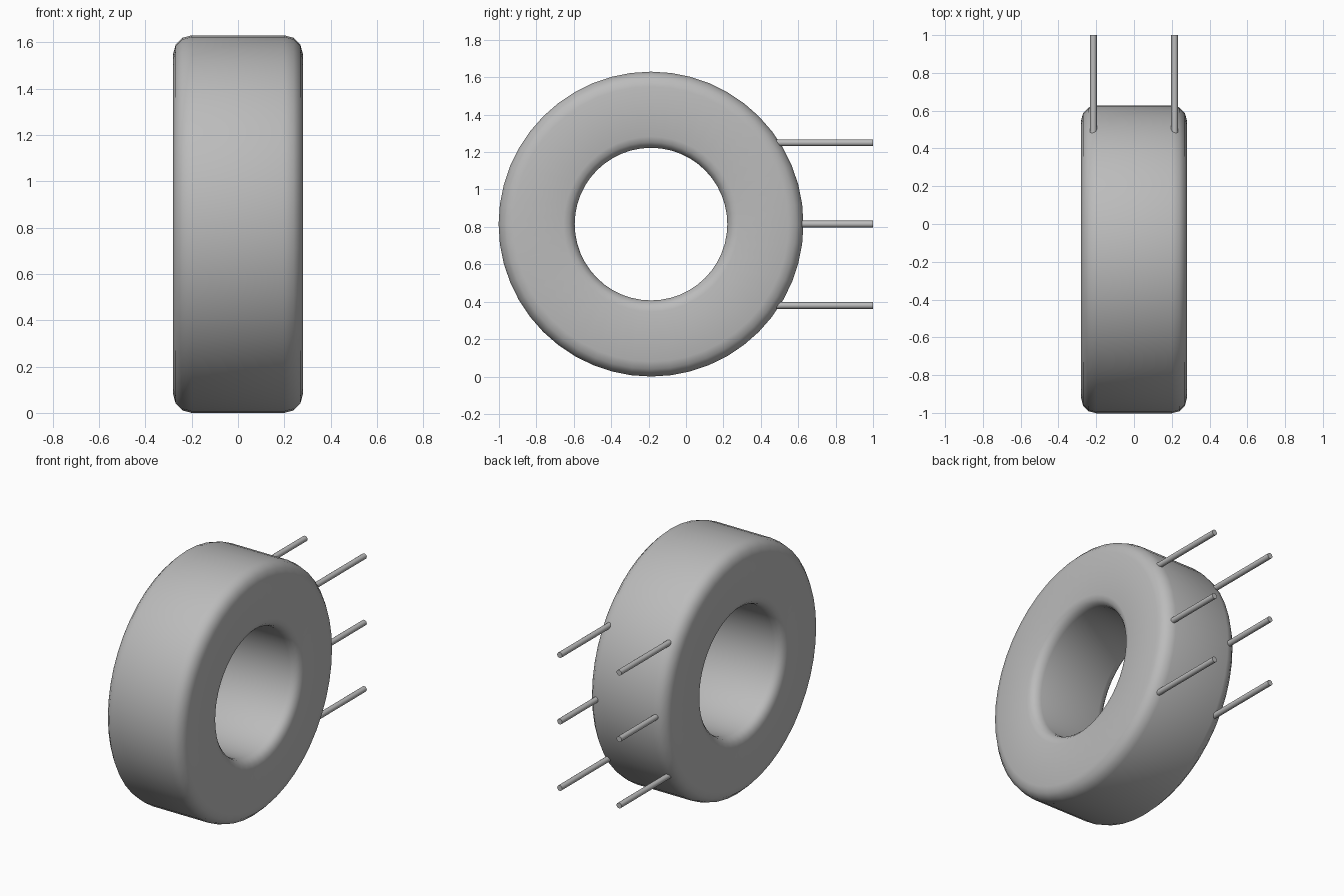
import bpy, bmesh, math
from mathutils import Matrix, Vector

cube = bpy.data.objects.get("Cube")
if cube:
    bpy.data.objects.remove(cube)

CENTRE = Vector((0, -0.187, 0.815))
R_OUT, R_IN, HALF = 0.815, 0.408, 0.28

grey = bpy.data.materials.new("plain grey")
grey.use_nodes = True
colour = (0.5, 0.5, 0.5, 1)
grey.diffuse_color = colour
grey.node_tree.nodes["Principled BSDF"].inputs["Base Color"].default_value = colour


def finish(name, bm, angle):
    """Turn a bmesh into a smooth-shaded object."""
    bmesh.ops.recalc_face_normals(bm, faces=bm.faces)
    mesh = bpy.data.meshes.new(name)
    bm.to_mesh(mesh)
    bm.free()
    mesh.materials.append(grey)
    obj = bpy.data.objects.new(name, mesh)
    bpy.context.collection.objects.link(obj)
    bpy.ops.object.select_all(action='DESELECT')
    obj.select_set(True)
    bpy.context.view_layer.objects.active = obj
    bpy.ops.object.shade_smooth_by_angle(angle=math.radians(angle))
    return obj


def corner(x, r, size, start):
    """Rounded corner of the ring section around (x, r), in 3 steps."""
    return [(x + size * math.cos(math.radians(start + 30 * i)),
             r + size * math.sin(math.radians(start + 30 * i))) for i in range(4)]


# Ring body: rounded rectangular section spun around the x axis
C_OUT, C_IN = 0.08, 0.06
section = (corner(HALF - C_OUT, R_OUT - C_OUT, C_OUT, 0)
           + corner(-HALF + C_OUT, R_OUT - C_OUT, C_OUT, 90)
           + corner(-HALF + C_IN, R_IN + C_IN, C_IN, 180)
           + corner(HALF - C_IN, R_IN + C_IN, C_IN, 270))
bm = bmesh.new()
verts = [bm.verts.new(CENTRE + Vector((x, 0, r))) for x, r in section]
edges = [bm.edges.new((v, verts[(i + 1) % len(verts)])) for i, v in enumerate(verts)]
bmesh.ops.spin(bm, geom=verts + edges, cent=CENTRE, axis=(1, 0, 0),
               angle=math.tau, steps=48, use_merge=True)
bmesh.ops.remove_doubles(bm, verts=bm.verts, dist=0.0005)
finish("ring_body", bm, 40)

# Pins: two columns of three, pointing backwards
for side, x in (("left", 0.215), ("right", -0.215)):
    for level, dz in (("upper", 0.435), ("middle", 0), ("lower", -0.435)):
        start = CENTRE.y + math.sqrt((R_OUT - 0.03) ** 2 - dz ** 2) - 0.02
        bm = bmesh.new()
        place = (Matrix.Translation((x, (start + 1) / 2, CENTRE.z + dz))
                 @ Matrix.Rotation(math.pi / 2, 4, 'X'))
        bmesh.ops.create_cone(bm, cap_ends=True, segments=16, radius1=0.018,
                              radius2=0.018, depth=1 - start, matrix=place)
        finish(f"{level}_{side}_pin", bm, 40)
